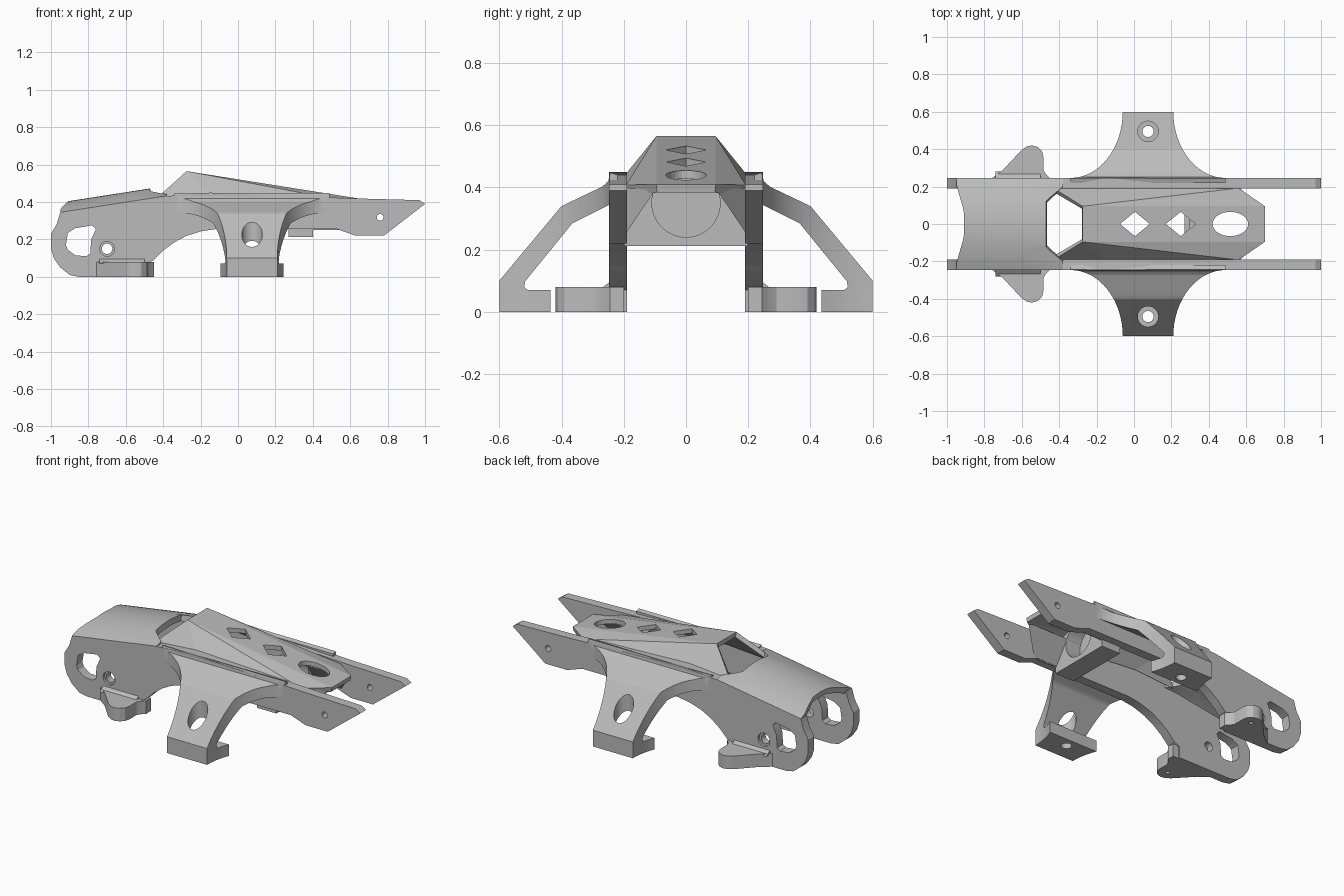
import bpy, bmesh, math
from mathutils import Vector

if "Cube" in bpy.data.objects:
    bpy.data.objects.remove(bpy.data.objects["Cube"])

grey = bpy.data.materials.new("plain grey")
grey.use_nodes = True
grey.diffuse_color = (0.5, 0.5, 0.5, 1)
for node in grey.node_tree.nodes:
    if node.type == 'BSDF_PRINCIPLED':
        node.inputs["Base Color"].default_value = (0.5, 0.5, 0.5, 1)


def finish(name, bm):
    mesh = bpy.data.meshes.new(name)
    bm.to_mesh(mesh)
    bm.free()
    mesh.materials.append(grey)
    ob = bpy.data.objects.new(name, mesh)
    bpy.context.collection.objects.link(ob)
    return ob


def place(axis, d, p, q):
    return {'x': (d, p, q), 'y': (p, d, q), 'z': (p, q, d)}[axis]


def prism(name, points, axis, start, end):
    """Extrude a flat outline along one axis."""
    bm = bmesh.new()
    face = bm.faces.new([bm.verts.new(place(axis, start, p, q)) for p, q in points])
    new = bmesh.ops.extrude_face_region(bm, geom=[face])["geom"]
    shift = Vector(place(axis, end - start, 0, 0))
    bmesh.ops.translate(bm, vec=shift, verts=[v for v in new if isinstance(v, bmesh.types.BMVert)])
    bmesh.ops.recalc_face_normals(bm, faces=bm.faces)
    return finish(name, bm)


def hull(name, points):
    bm = bmesh.new()
    for p in points:
        bm.verts.new(p)
    bmesh.ops.convex_hull(bm, input=bm.verts)
    bmesh.ops.recalc_face_normals(bm, faces=bm.faces)
    return finish(name, bm)


def ring(cx, cy, rx, ry=None, n=32):
    ry = ry or rx
    return [(cx + rx * math.cos(k * math.tau / n), cy + ry * math.sin(k * math.tau / n)) for k in range(n)]


def apply(ob, mod):
    bpy.ops.object.select_all(action='DESELECT')
    bpy.context.view_layer.objects.active = ob
    ob.select_set(True)
    bpy.ops.object.modifier_apply(modifier=mod.name)


def boolean(ob, tool, operation='DIFFERENCE'):
    mod = ob.modifiers.new("cut", 'BOOLEAN')
    mod.operation, mod.solver, mod.object = operation, 'EXACT', tool
    apply(ob, mod)
    bpy.data.objects.remove(tool)


def cut(ob, points, axis, start, end):
    boolean(ob, prism("cutter", points, axis, start, end))


def thicken(ob, thickness):
    mod = ob.modifiers.new("wall", 'SOLIDIFY')
    mod.thickness, mod.offset, mod.use_even_offset = thickness, -1, True
    apply(ob, mod)


def smooth(ob):
    bpy.ops.object.select_all(action='DESELECT')
    bpy.context.view_layer.objects.active = ob
    ob.select_set(True)
    bpy.ops.object.shade_smooth_by_angle(angle=math.radians(25))


def surface(name, points, faces):
    """Open skin with its faces turned upward."""
    bm = bmesh.new()
    verts = [bm.verts.new(p) for p in points]
    for f in faces:
        face = bm.faces.new([verts[i] for i in f])
        face.normal_update()
        if face.normal.z < 0:
            face.normal_flip()
    return finish(name, bm)


INNER, OUTER = 0.19, 0.247

# Outlines shared by both sides
plate_outline = [(-0.85, 0), (-0.9, 0.01), (-0.95, 0.05), (-0.985, 0.1), (-1, 0.15), (-1, 0.23),
                 (-0.97, 0.28), (-0.95, 0.345), (-0.4, 0.43), (-0.15, 0.45), (0.6, 0.42),
                 (0.97, 0.41), (1, 0.39), (0.78, 0.22), (0.63, 0.22), (0.53, 0.255), (-0.12, 0.255),
                 (-0.2, 0.243), (-0.28, 0.217), (-0.34, 0.185), (-0.4, 0.14), (-0.45, 0.09), (-0.49, 0.07), (-0.49, 0)]
slot_outline = [(-0.92, 0.17), (-0.91, 0.235), (-0.87, 0.26), (-0.78, 0.275), (-0.76, 0.255),
                (-0.785, 0.2), (-0.79, 0.125), (-0.81, 0.11), (-0.87, 0.115), (-0.91, 0.145)]
leg_outline = [(0.435, 0), (0.6, 0), (0.6, 0.1), (0.4, 0.34), (0.27, 0.402), (0.25, 0.42), (0.243, 0.448),
               (0.22, 0.44), (0.22, 0.345), (0.245, 0.345), (0.365, 0.285), (0.517, 0.098),
               (0.52, 0.08), (0.508, 0.07), (0.435, 0.07)]
half_flare = [(-0.34 + 0.28 * math.cos(t * math.pi / 32), 0.601 - 0.355 * math.sin(t * math.pi / 32))
              for t in range(17)] + [(-0.34, 0.2)]
flare_outline = half_flare + [(0.15 - x, y) for x, y in reversed(half_flare)]
foot_outline = [(-0.76, 0.2), (-0.76, 0.245), (-0.7, 0.29), (-0.6, 0.397), (-0.57, 0.416), (-0.545, 0.42),
                (-0.515, 0.412), (-0.492, 0.39), (-0.485, 0.36), (-0.485, 0.29), (-0.47, 0.265), (-0.45, 0.245), (-0.45, 0.2)]
LEG_X, LEG_Y = 0.075, 0.495

for s, side in ((-1, "front"), (1, "back")):
    def flip(points):
        return [(x, s * y) for x, y in points]

    # Long side plate with slot, recessed screw hole and tip hole
    plate = prism(side + "_side_plate", plate_outline, 'y', s * INNER, s * OUTER)
    cut(plate, slot_outline, 'y', s * 0.1, s * 0.3)
    cut(plate, ring(-0.7, 0.15, 0.028), 'y', s * 0.1, s * 0.3)
    cut(plate, ring(-0.7, 0.15, 0.04), 'y', s * 0.232, s * 0.3)
    cut(plate, ring(0.76, 0.318, 0.018), 'y', s * 0.1, s * 0.3)
    smooth(plate)

    # Rounded pad at the rear of the plate
    pad = prism(side + "_rear_foot", flip(foot_outline), 'z', 0, 0.08)
    cut(pad, ring(-0.545, s * 0.36, 0.012, n=16), 'z', -0.05, 0.05)
    smooth(pad)
    hull(side + "_rear_foot_fillet", [(x, s * y, z) for x in (-0.74, -0.5)
                                      for y, z in ((0.24, 0.07), (0.24, 0.1), (0.28, 0.07))])

    # Flared leg, bent profile trimmed to a waisted plan
    leg = prism(side + "_leg", [(s * y, z) for y, z in leg_outline], 'x', -0.5, 0.65)
    boolean(leg, prism("flare", flip(flare_outline), 'z', -0.1, 0.6), 'INTERSECT')
    cut(leg, ring(LEG_X, s * LEG_Y, 0.055), 'z', 0.055, 0.5)
    cut(leg, ring(LEG_X, s * LEG_Y, 0.03), 'z', -0.1, 0.2)
    smooth(leg)

    # Gusset joining the nose to the plate
    hull(side + "_nose_gusset", [(x, s * y, z) for x, y, z in (
        (0.3, 0.1, 0.39), (0.3, 0.195, 0.4), (0.3, 0.195, 0.25),
        (0.56, 0.195, 0.4), (0.56, 0.195, 0.25), (0.68, 0.1, 0.39))])

# Arched rear cover, ends trimmed back toward the middle
def ramp(v, a, b):
    return min(1, max(0, (v - a) / (b - a)))

rows, cols = 32, 6
cover_points = []
for j in range(rows + 1):
    y = OUTER * (2 * j / rows - 1)
    first = -0.91 - 0.04 * ramp(abs(y), 0.07, 0.21)
    last = -0.47 + 0.09 * ramp(abs(y), 0.125, 0.2)
    for i in range(cols + 1):
        x = first + (last - first) * i / cols
        fade = 1 - 0.5 * ramp(x, -0.47, -0.38)
        z = 0.345 + (x + 0.95) * 0.155 + 0.053 * fade * (1 - (y / OUTER) ** 2)
        cover_points.append((x, y, z))
w = cols + 1
cover = surface("rear_cover", cover_points,
                [(j * w + i, j * w + i + 1, (j + 1) * w + i + 1, (j + 1) * w + i)
                 for j in range(rows) for i in range(cols)])
thicken(cover, 0.035)
smooth(cover)

# Faceted hood: flat sloping deck and two flanks
hood_half = [(-0.275, 0.095, 0.565), (0.7, 0.095, 0.41), (0.56, 0.192, 0.408),
             (-0.15, 0.192, 0.445), (-0.43, 0.192, 0.425)]
hood = surface("hood", hood_half + [(x, -y, z) for x, y, z in hood_half],
               [(0, 1, 6, 5)] + [tuple(i + k for i in tri) for k in (0, 5)
                                 for tri in ((0, 4, 3), (0, 3, 2), (0, 2, 1))])
thicken(hood, 0.027)
for x in (0.005, 0.25):
    cut(hood, ring(x, 0, 0.08, 0.065, 4), 'z', 0.3, 0.7)
cut(hood, ring(0.515, 0, 0.095, 0.065), 'z', 0.3, 0.7)

# Cross wall under the hood with a round pocket
wall = prism("cross_wall", [(-0.2, 0.212), (0.2, 0.212), (0.2, 0.405), (0.09, 0.45), (-0.09, 0.45), (-0.2, 0.405)],
             'x', 0.27, 0.4)
cut(wall, ring(0, 0.35, 0.11), 'x', 0.3, 0.5)
smooth(wall)
